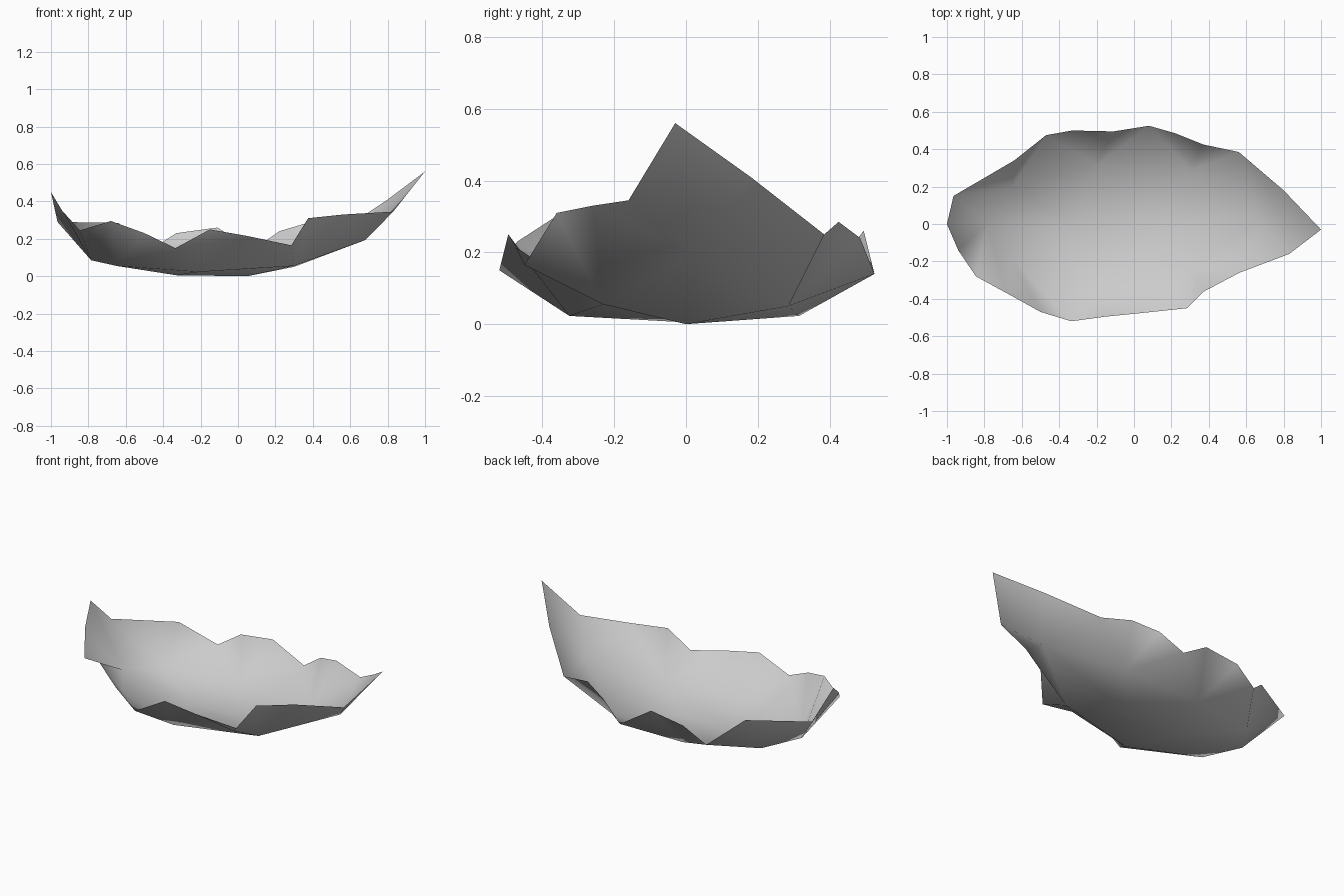
import bpy, bmesh

cube = bpy.data.objects.get("Cube")
if cube:
    bpy.data.objects.remove(cube, do_unlink=True)

# One plain grey
grey = bpy.data.materials.new("light grey")
grey.use_nodes = True
grey.diffuse_color = (0.6, 0.6, 0.6, 1)
grey.node_tree.nodes["Principled BSDF"].inputs["Base Color"].default_value = (0.6, 0.6, 0.6, 1)

# Keel line, bilge ring and jagged rim; the last number joins a point to the ring inside it
KEEL = [(-.33, 0, .005), (.05, 0, 0)]
BILGE = [(-.785, 0, .085, 0), (-.65, -.185, .055, 0), (-.21, -.325, .023, 0), (.3, -.23, .055, 1),
         (.68, .02, .193, 1), (.3, .285, .05, 1), (-.2, .315, .023, 0), (-.65, .2, .062, 0)]
RIM = [(-1, 0, .45, 0), (-.94, -.14, .35, 0), (-.845, -.28, .245, 0), (-.68, -.37, .295, 1),
       (-.5, -.47, .23, 1), (-.335, -.52, .15, 2), (-.15, -.495, .25, 2), (.05, -.475, .215, 3),
       (.285, -.45, .165, 3), (.375, -.36, .31, 3), (.565, -.26, .33, 4), (.83, -.16, .345, 4),
       (1, -.03, .56, 4), (.8, .18, .41, 4), (.56, .385, .25, 5), (.37, .425, .285, 5),
       (.22, .485, .24, 5), (.08, .525, .14, 6), (-.11, .495, .26, 6), (-.33, .5, .23, 6),
       (-.47, .475, .14, 7), (-.64, .34, .285, 7), (-.965, .15, .29, 0)]

bm = bmesh.new()


def ring(points):
    return [bm.verts.new(p[:3]) for p in points]


def stitch(outer, inner, points):
    """Fill the band between two closed rings with triangles."""
    for i in range(len(outer)):
        j = (i + 1) % len(outer)
        a, b = points[i][3], points[j][3]
        bm.faces.new((outer[i], outer[j], inner[a]))
        # Step round the inner ring to the next joining point
        while a != b:
            nxt = (a + 1) % len(inner)
            bm.faces.new((outer[j], inner[nxt], inner[a]))
            a = nxt


keel, bilge, rim = ring(KEEL), ring(BILGE), ring(RIM)
stitch(rim, bilge, RIM)
stitch(bilge, keel, BILGE)
for face in bm.faces:
    face.smooth = True
bmesh.ops.recalc_face_normals(bm, faces=bm.faces[:])

# Curved open shell
mesh = bpy.data.meshes.new("curved_shell")
bm.to_mesh(mesh)
bm.free()
mesh.materials.append(grey)
shell = bpy.data.objects.new("curved_shell", mesh)
bpy.context.collection.objects.link(shell)
